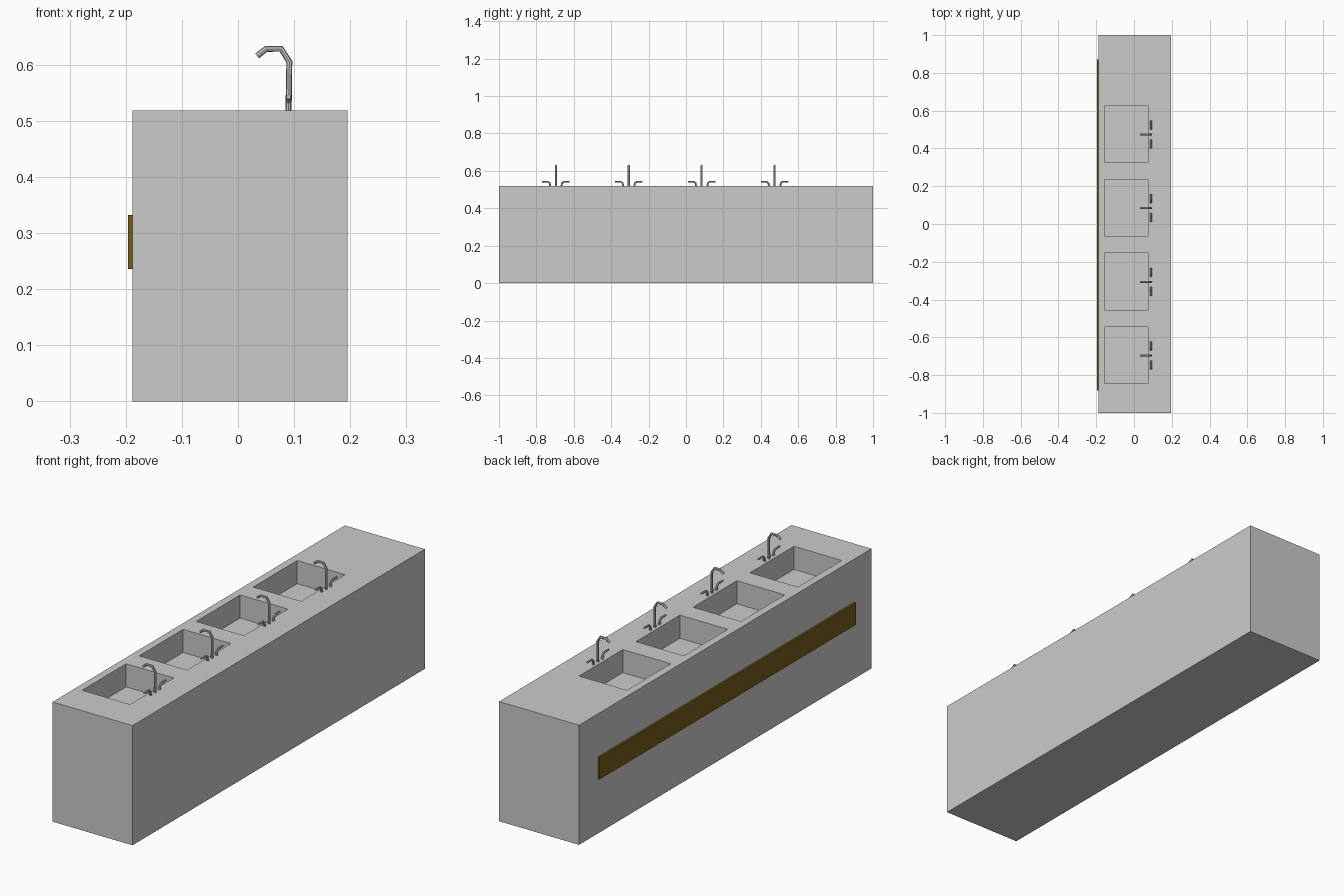
import bpy
from mathutils import Vector

if "Cube" in bpy.data.objects:
    bpy.data.objects.remove(bpy.data.objects["Cube"])

TOP = 0.518
SINKS = [0.476 - 0.39 * i for i in range(4)]   # y centres of the four basins


def box(name, lo, hi):
    lo, hi = Vector(lo), Vector(hi)
    bpy.ops.mesh.primitive_cube_add(size=1, location=(lo + hi) / 2)
    ob = bpy.context.object
    ob.name = name
    ob.scale = hi - lo
    bpy.ops.object.transform_apply(location=False, rotation=False, scale=True)
    return ob


def tube(name, points, radius, taper=None):
    # swept eight-sided pipe along a polyline
    cu = bpy.data.curves.new(name, 'CURVE')
    cu.dimensions = '3D'
    cu.bevel_depth = radius
    cu.bevel_resolution = 2
    cu.use_fill_caps = True
    sp = cu.splines.new('POLY')
    sp.points.add(len(points) - 1)
    for i, (pt, co) in enumerate(zip(sp.points, points)):
        pt.co = (*co, 1)
        pt.radius = taper[i] if taper else 1
    ob = bpy.data.objects.new(name, cu)
    bpy.context.collection.objects.link(ob)
    bpy.ops.object.select_all(action='DESELECT')
    ob.select_set(True)
    bpy.context.view_layer.objects.active = ob
    bpy.ops.object.convert(target='MESH')
    bpy.ops.object.shade_smooth_by_angle(angle=0.6)
    return bpy.context.object


# counter block with four rectangular basins cut into the top
counter = box("counter", (-0.188, -1, 0), (0.195, 1, TOP))
for y in SINKS:
    cutter = box("basin_cutter", (-0.155, y - 0.15, TOP - 0.1), (0.074, y + 0.15, TOP + 0.1))
    cutter.hide_render = True
    mod = counter.modifiers.new("basin", 'BOOLEAN')
    mod.operation = 'DIFFERENCE'
    mod.solver = 'EXACT'
    mod.object = cutter
    bpy.context.view_layer.objects.active = counter
    bpy.ops.object.modifier_apply(modifier=mod.name)
    bpy.data.objects.remove(cutter)

# dark strip along the user side
panel = box("side_panel", (-0.196, -0.882, 0.236), (-0.186, 0.87, 0.332))
mat = bpy.data.materials.new("dark_brown")
mat.diffuse_color = (0.18, 0.11, 0.01, 1)
mat.use_nodes = True
mat.node_tree.nodes["Principled BSDF"].inputs["Base Color"].default_value = mat.diffuse_color
panel.data.materials.append(mat)

# taps: bent spout with a lever on each side
for i, y in enumerate(SINKS, 1):
    y -= 0.002
    tube(f"spout_{i}", [(0.09, y, TOP - 0.003), (0.0915, y, 0.605), (0.077, y, 0.628),
                        (0.05, y, 0.628), (0.034, y, 0.6155)], 0.0055)
    for side, s in (("left", -1), ("right", 1)):
        profile = [(0.03, TOP - 0.003), (0.033, 0.534), (0.042, 0.542), (0.074, 0.5425)]
        tube(f"{side}_lever_{i}", [(0.09, y + s * d, z) for d, z in profile],
             0.0055, [1, 0.9, 0.9, 0.75])
